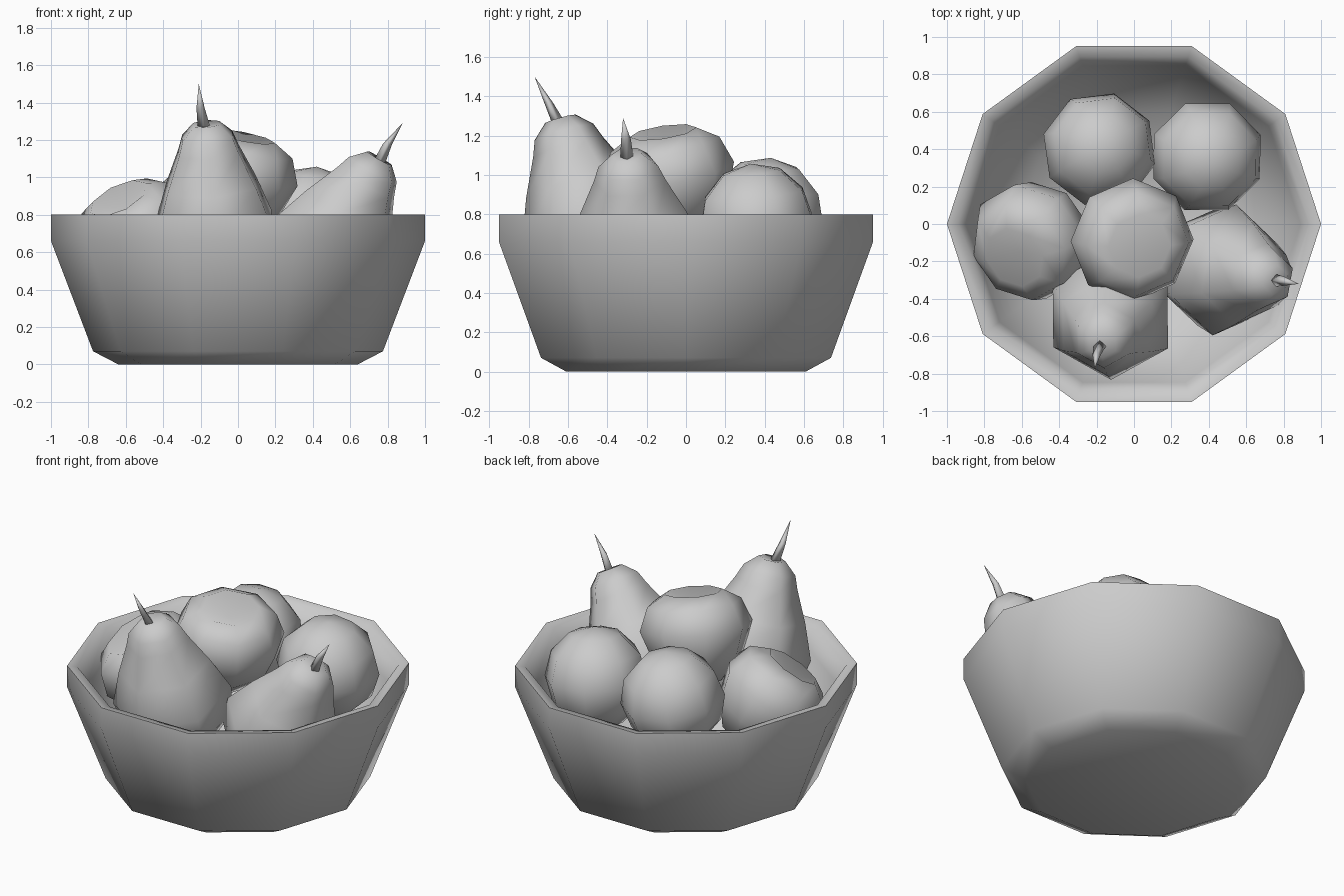
import bpy, bmesh, math
from mathutils import Vector

if "Cube" in bpy.data.objects:
    bpy.data.objects.remove(bpy.data.objects["Cube"])


def lathe(name, profile, sides, loc=(0, 0, 0), axis=(0, 0, 1), phase=0.0, sharp=None):
    """Revolve (radius, height) points around an axis; zero radius makes a pole."""
    bm = bmesh.new()
    rot = Vector((0, 0, 1)).rotation_difference(Vector(axis))
    rings = []
    for r, z in profile:
        count = 1 if r == 0 else sides
        ring = []
        for i in range(count):
            a = math.radians(phase) + math.tau * i / sides
            p = Vector((r * math.cos(a), r * math.sin(a), z))
            ring.append(bm.verts.new(rot @ p + Vector(loc)))
        rings.append(ring)
    for lo, hi in zip(rings, rings[1:]):
        for i in range(sides):
            j = (i + 1) % sides
            quad = [lo[i % len(lo)], lo[j % len(lo)], hi[j % len(hi)], hi[i % len(hi)]]
            bm.faces.new(list(dict.fromkeys(quad)))
    if sharp is not None:
        for i in range(sides):
            bm.edges.get((rings[sharp][i], rings[sharp][(i + 1) % sides])).smooth = False
    return finish(name, bm)


def finish(name, bm):
    bmesh.ops.recalc_face_normals(bm, faces=bm.faces)
    for f in bm.faces:
        f.smooth = True
    mesh = bpy.data.meshes.new(name)
    bm.to_mesh(mesh)
    bm.free()
    ob = bpy.data.objects.new(name, mesh)
    bpy.context.collection.objects.link(ob)
    return ob


def stem(name, points, widths):
    """Bent four-sided stem ending in a point."""
    bm = bmesh.new()
    rings = []
    for p, w in zip(points, widths):
        rings.append([bm.verts.new(Vector(p) + Vector((x * w, y * w, 0)))
                      for x, y in ((1, 0), (0, 1), (-1, 0), (0, -1))])
    tip = bm.verts.new(points[-1])
    for lo, hi in zip(rings, rings[1:]):
        for i in range(4):
            j = (i + 1) % 4
            bm.faces.new((lo[i], lo[j], hi[j], hi[i]))
    for i in range(4):
        bm.faces.new((rings[-1][i], rings[-1][(i + 1) % 4], tip))
    bm.faces.new(rings[0][::-1])
    return finish(name, bm)


# Ten-sided bowl with a thin rim and hollow inside
lathe("bowl", [(0, 0), (0.64, 0), (0.775, 0.07), (1, 0.66), (1, 0.8),
               (0.94, 0.79), (0.89, 0.66), (0.62, 0.1), (0, 0.1)], 10, sharp=4)

# Round fruit at the back
ROUND = [(0.31 * math.sin(math.pi * k / 6), -0.31 * math.cos(math.pi * k / 6)) for k in range(7)]
ROUND[0], ROUND[-1] = (0, -0.31), (0, 0.31)
lathe("round_fruit_left", ROUND, 8, (-0.185, 0.40, 0.78), (0.1, 0.1, 1), 30)
lathe("round_fruit_right", ROUND, 8, (0.39, 0.36, 0.75), (0.1, -0.1, 1), 22)

# Apples with a dimple on top
APPLE = [(0, -0.25), (0.15, -0.27), (0.27, -0.13), (0.335, 0.05),
         (0.28, 0.19), (0.17, 0.255), (0, 0.18)]
lathe("apple_centre", APPLE, 8, (-0.02, -0.08, 0.97), (0.2, -0.15, 1), 0)
lathe("apple_left", APPLE, 8, (-0.535, -0.075, 0.68), (-0.5, -0.5, 1), 10)

# Six-sided pears leaning outward
PEAR = [(0, -0.27), (0.18, -0.28), (0.32, -0.12), (0.355, 0.06), (0.275, 0.27),
        (0.185, 0.46), (0.155, 0.54), (0.08, 0.61), (0, 0.60)]
lathe("pear_front", PEAR, 6, (-0.122, -0.475, 0.7), (-0.08, -0.28, 1), 30)
lathe("pear_right", PEAR, 6, (0.455, -0.24, 0.575), (0.5, -0.1, 0.88), 20)

# Pear stems
stem("pear_front_stem", [(-0.18, -0.645, 1.26), (-0.20, -0.70, 1.37), (-0.21, -0.77, 1.5)],
     (0.035, 0.022))
stem("pear_right_stem", [(0.75, -0.30, 1.07), (0.80, -0.305, 1.18), (0.88, -0.32, 1.29)],
     (0.035, 0.025))
